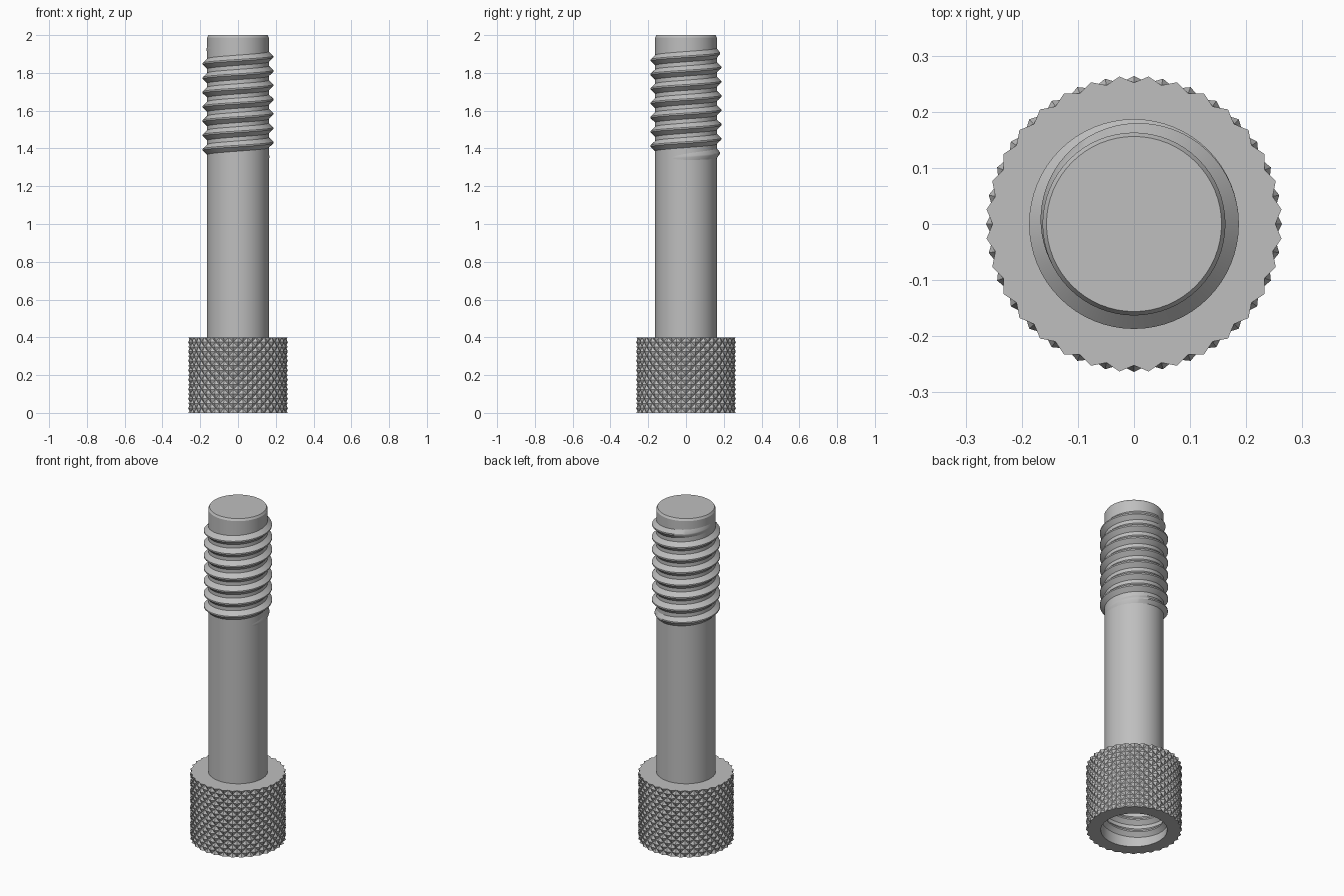
import bpy, bmesh, math
from math import pi, cos, sin

cube = bpy.data.objects.get("Cube")
if cube:
    bpy.data.objects.remove(cube, do_unlink=True)

steel = bpy.data.materials.new("grey_steel")
steel.use_nodes = True
grey = (0.52, 0.52, 0.52, 1)
steel.diffuse_color = grey
steel.node_tree.nodes["Principled BSDF"].inputs["Base Color"].default_value = grey

SEG = 64
PITCH = 0.0757


def finish(bm, name):
    bmesh.ops.recalc_face_normals(bm, faces=bm.faces)
    mesh = bpy.data.meshes.new(name)
    bm.to_mesh(mesh)
    bm.free()
    mesh.materials.append(steel)
    obj = bpy.data.objects.new(name, mesh)
    bpy.context.collection.objects.link(obj)
    bpy.ops.object.select_all(action='DESELECT')
    obj.select_set(True)
    bpy.context.view_layer.objects.active = obj
    bpy.ops.object.shade_smooth_by_angle(angle=math.radians(30))
    return obj


def ring(bm, radius, z):
    """Ring of vertices; radius may be a number or a function of the index."""
    verts = []
    for i in range(SEG):
        a = 2 * pi * i / SEG
        r = radius(i) if callable(radius) else radius
        verts.append(bm.verts.new((r * cos(a), r * sin(a), z)))
    return verts


def bridge(bm, low, high):
    for i in range(SEG):
        k = (i + 1) % SEG
        bm.faces.new((low[i], low[k], high[k], high[i]))


def thread(name, base, crest, z, start, turns, fade):
    """Helical ridge with tapered ends; z is its height at angle zero."""
    bm = bmesh.new()
    sink = math.copysign(0.004, base - crest)
    steps = int(turns * SEG)
    previous = None
    for s in range(steps + 1):
        a = start + 2 * pi * s / SEG
        t = min(1, min(s, steps - s) / SEG / fade)
        t = t * t * (3 - 2 * t)
        root = base + sink
        tip = base + sink * (1 - t) + (crest - base) * t
        zc = z + PITCH * a / (2 * pi)
        profile = ((root, -0.031), (tip, -0.004), (tip, 0.004), (root, 0.031))
        section = [bm.verts.new((r * cos(a), r * sin(a), zc + dz))
                   for r, dz in profile]
        if previous:
            for i in range(4):
                k = (i + 1) % 4
                bm.faces.new((previous[i], previous[k], section[k], section[i]))
        else:
            bm.faces.new(section)
        previous = section
    bm.faces.new(previous)
    return finish(bm, name)


# Shaft with a small chamfer at its tip
bm = bmesh.new()
rings = [ring(bm, r, z) for r, z in
         ((0.163, 0.39), (0.163, 1.988), (0.156, 2.0))]
for low, high in zip(rings, rings[1:]):
    bridge(bm, low, high)
bm.faces.new(rings[0])
bm.faces.new(rings[-1])
finish(bm, "shaft")

# Outer thread near the tip
thread("outer_thread", 0.163, 0.187, 1.356, -pi / 2, 8, 0.75)

# Head: diamond knurl outside, blind bore below
HEIGHT, ROWS = 0.4, 16
PEAK, VALLEY = 0.264, 0.252
bm = bmesh.new()
rows = [ring(bm, lambda i, j=j: VALLEY if (i + j) % 2 == 0 else PEAK,
             HEIGHT * j / ROWS) for j in range(ROWS + 1)]
for j in range(ROWS):
    low, high = rows[j], rows[j + 1]
    for i in range(SEG):
        k = (i + 1) % SEG
        a, b, c, d = low[i], low[k], high[k], high[i]
        # Split each cell along its valley so the peaks become pyramids
        if (i + j) % 2 == 0:
            tris = ((a, b, c), (a, c, d))
        else:
            tris = ((a, b, d), (b, c, d))
        for tri in tris:
            bm.faces.new(tri)
bm.faces.new(rows[-1])
mouth = ring(bm, 0.182, 0)
bore_end = ring(bm, 0.182, 0.36)
bridge(bm, mouth, rows[0])
bridge(bm, mouth, bore_end)
bm.faces.new(bore_end)
finish(bm, "knurled_head")

# Inner thread in the bore
thread("inner_thread", 0.182, 0.16, 0.038, 0, 3.75, 0.4)
